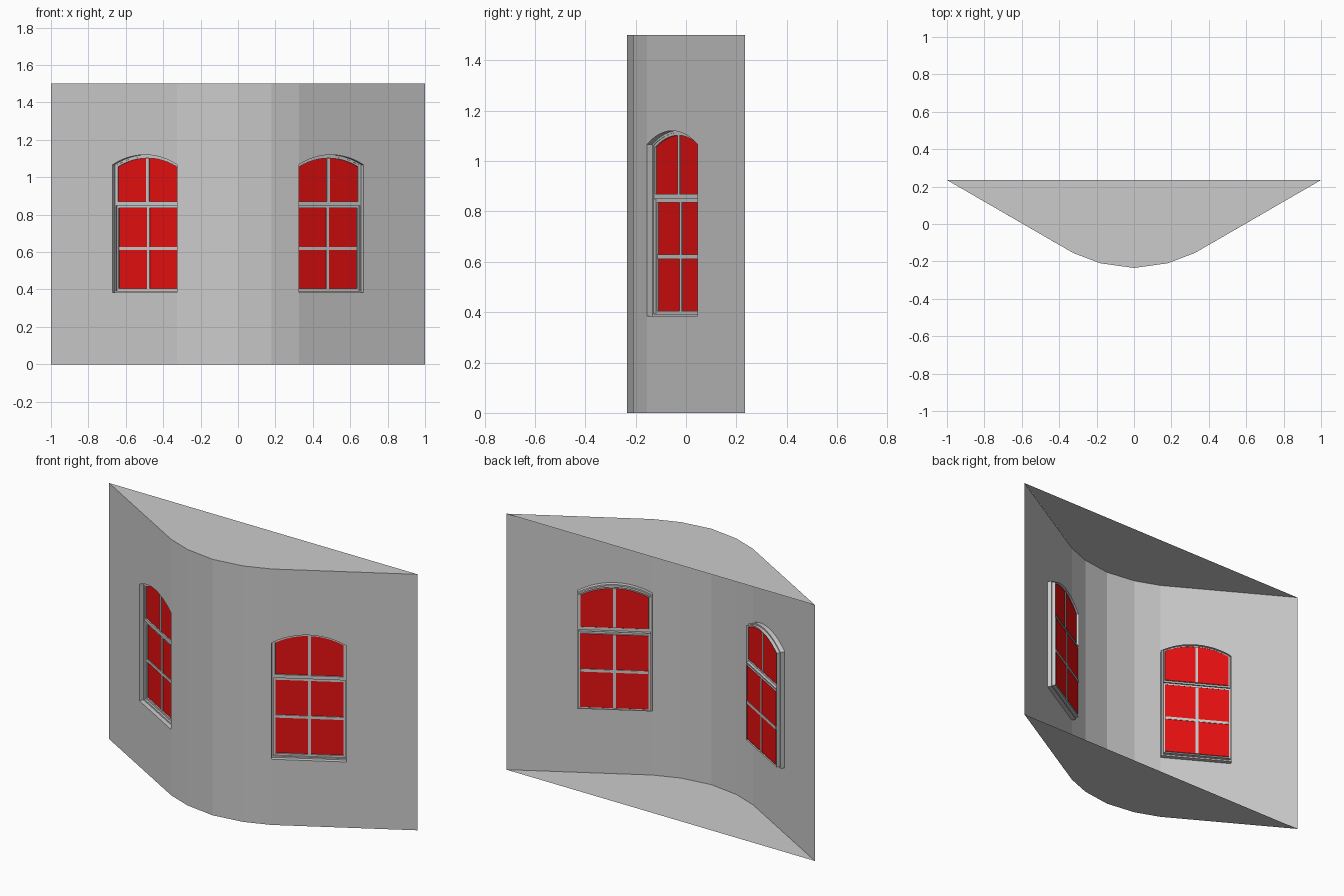
import bpy, bmesh, math
from mathutils import Vector

cube = bpy.data.objects.get("Cube")
if cube:
    bpy.data.objects.remove(cube, do_unlink=True)

HEIGHT, BACK = 1.5, 0.235
BEND = Vector((0.325, -0.155, 0))          # where the curved nose meets a straight wing
ALONG = Vector((math.cos(math.radians(30)), 0.5, 0))
INTO = Vector((-0.5, ALONG.x, 0))          # direction from the wing into the building
WIN_W, SILL, ARCH_Z, ARCH_R = 0.4, 0.385, 0.72, 0.4


def material(name, colour):
    m = bpy.data.materials.new(name)
    m.use_nodes = True
    m.diffuse_color = colour
    m.node_tree.nodes["Principled BSDF"].inputs["Base Color"].default_value = colour
    return m


GREY = material("wall_grey", (0.6, 0.6, 0.6, 1))
RED = material("glass_red", (0.8, 0.005, 0.005, 1))


def on_wing(u, z, depth=0.0):
    """Point on the straight wing: u along it, z up, depth inwards."""
    return BEND + ALONG * u + INTO * depth + Vector((0, 0, z))


def finish(name, bm, mat):
    mesh = bpy.data.meshes.new(name)
    bm.to_mesh(mesh)
    bm.free()
    mesh.materials.append(mat)
    obj = bpy.data.objects.new(name, mesh)
    bpy.context.collection.objects.link(obj)
    obj.modifiers.new("mirror", 'MIRROR').use_axis = (True, False, False)
    return obj


def face(bm, points):
    return bm.faces.new([bm.verts.new(p) for p in points])


def outline(inset, bottom, top=None, steps=12):
    """Counter-clockwise window outline; arched unless a flat top is given."""
    left, right = inset, WIN_W - inset
    pts = [(left, bottom), (right, bottom)]
    if top is not None:
        return pts + [(right, top), (left, top)]
    r, half = ARCH_R - inset, WIN_W / 2 - inset
    sweep = math.asin(half / r)
    for i in range(steps + 1):
        a = sweep * (1 - 2 * i / steps)
        pts.append((WIN_W / 2 + r * math.sin(a), ARCH_Z + r * math.cos(a)))
    return pts


def loft(name, loops):
    """Skin between successive (outline, depth) loops."""
    bm = bmesh.new()
    rings = [[bm.verts.new(on_wing(u, z, d)) for u, z in pts] for pts, d in loops]
    for a, b in zip(rings, rings[1:]):
        for i in range(len(a)):
            j = (i + 1) % len(a)
            bm.faces.new((a[i], a[j], b[j], b[i]))
    finish(name, bm, GREY)


def pane(name, pts, depth):
    bm = bmesh.new()
    face(bm, [on_wing(u, z, depth) for u, z in pts])
    finish(name, bm, RED)


def bar(name, u0, u1, z0, z1, d0, d1):
    bm = bmesh.new()
    bmesh.ops.create_cube(bm, size=1)
    for v in bm.verts:
        x, y, z = (c + 0.5 for c in v.co)
        v.co = on_wing(u0 + (u1 - u0) * x, z0 + (z1 - z0) * z, d0 + (d1 - d0) * y)
    finish(name, bm, GREY)


# Wall shell: faceted nose, wings with window openings, top and bottom, open back
nose = [Vector((0, -BACK, 0)), Vector((0.18, -0.21, 0)), BEND]
up = Vector((0, 0, HEIGHT))
bm = bmesh.new()
for a, b in zip(nose, nose[1:]):
    face(bm, (a, b, b + up, a + up))
length = (1 - BEND.x) / ALONG.x
opening = outline(0, SILL)
wing = [(0, 0), (length, 0), (length, HEIGHT), (0, HEIGHT)]
wing += opening[:1:-1] + [opening[1], opening[0]]
# the opening touches the bend, so it notches the edge of the wing
face(bm, [on_wing(u, z) for u, z in wing])
cap = nose + [Vector((1, BACK, 0)), Vector((0, BACK, 0))]
face(bm, [p + up for p in cap])
face(bm, cap[::-1])
finish("wall", bm, GREY)

# Window surround
loft("window_surround", [(outline(0, SILL), 0), (outline(0, SILL), 0.025),
                         (outline(0.008, 0.393), 0.025), (outline(0.008, 0.393), 0.044)])

# Sashes: the upper one sits in front of the lower one
upper_out, upper_in = outline(0.008, 0.85), outline(0.018, 0.87)
lower_out, lower_in = outline(0.008, 0.393, 0.85), outline(0.018, 0.404, 0.835)
loft("upper_sash", [(upper_out, 0.044), (upper_out, 0.027), (upper_in, 0.027), (upper_in, 0.035)])
loft("lower_sash", [(lower_out, 0.036), (lower_in, 0.036), (lower_in, 0.044)])
pane("upper_glass", upper_in, 0.034)
pane("lower_glass", lower_in, 0.043)

# Glazing bars
mid, half = WIN_W / 2, 0.008
bar("upper_mullion", mid - half, mid + half, 0.87, 1.101, 0.029, 0.037)
bar("lower_mullion", mid - half, mid + half, 0.404, 0.835, 0.038, 0.046)
bar("lower_crossbar", 0.018, WIN_W - 0.018, 0.612, 0.628, 0.038, 0.046)
